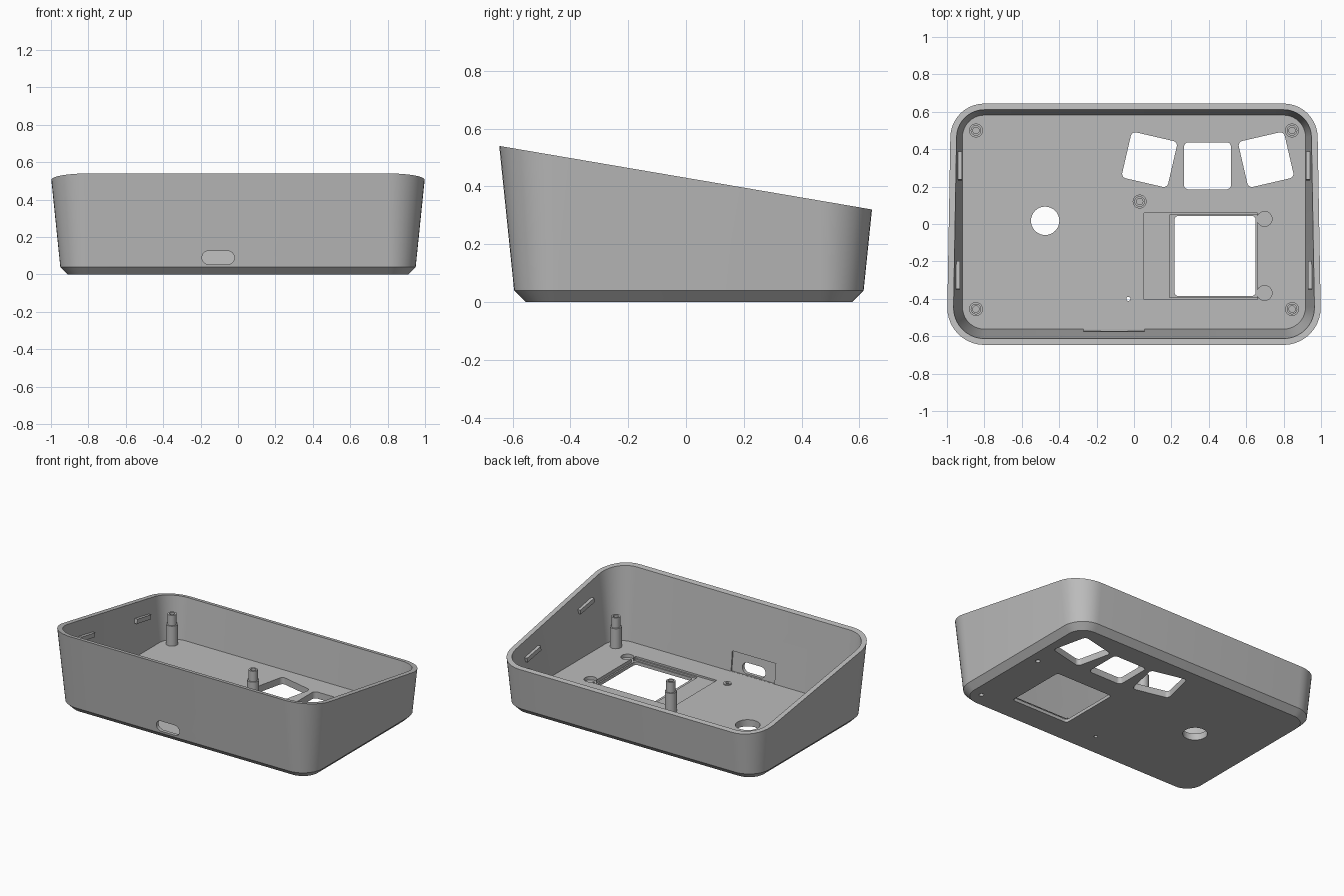
import bpy, bmesh, math
from mathutils import Matrix, Vector

if "Cube" in bpy.data.objects:
    bpy.data.objects.remove(bpy.data.objects["Cube"])

# One plain grey plastic
grey = bpy.data.materials.new("grey_plastic")
grey.use_nodes = True
GREY = (0.5, 0.5, 0.5, 1)
grey.diffuse_color = GREY
grey.node_tree.nodes["Principled BSDF"].inputs["Base Color"].default_value = GREY

FLOOR, WALL, TAPER = 0.045, 0.033, 0.103
SLOPE = math.atan2(0.22, 1.29)          # tilt of the rim, front high


def rrect(hx, hy, r, cx=0, cy=0, rot=0, seg=10):
    """Rounded rectangle outline; r equal to hx and hy gives a circle."""
    pts = []
    for k, (sx, sy) in enumerate(((1, 1), (-1, 1), (-1, -1), (1, -1))):
        for i in range(seg + 1):
            a = math.pi / 2 * (k + i / seg)
            p = Vector((sx * (hx - r) + r * math.cos(a), sy * (hy - r) + r * math.sin(a)))
            if not pts or (p - pts[-1]).length > 1e-5:
                pts.append(p)
    if (pts[0] - pts[-1]).length < 1e-5:
        pts.pop()
    c, s = math.cos(rot), math.sin(rot)
    return [(cx + p.x * c - p.y * s, cy + p.x * s + p.y * c) for p in pts]


def loft(name, rings, matrix=Matrix(), caps=True):
    """Skin a stack of (z, outline) rings into an object."""
    bm = bmesh.new()
    loops = [[bm.verts.new((x, y, z)) for x, y in pts] for z, pts in rings]
    n = len(loops[0])
    for a, b in zip(loops, loops[1:]):
        for i in range(n):
            j = (i + 1) % n
            bm.faces.new((a[i], a[j], b[j], b[i]))
    if caps:
        bm.faces.new(loops[0][::-1])
        bm.faces.new(loops[-1])
    bm.transform(matrix)
    bmesh.ops.recalc_face_normals(bm, faces=bm.faces)
    me = bpy.data.meshes.new(name)
    bm.to_mesh(me)
    bm.free()
    ob = bpy.data.objects.new(name, me)
    bpy.context.collection.objects.link(ob)
    me.materials.append(grey)
    return ob


def prism(name, z0, z1, outline, matrix=Matrix()):
    return loft(name, [(z0, outline), (z1, outline)], matrix)


def box(name, size, matrix):
    x, y, z = (s / 2 for s in size)
    return prism(name, -z, z, [(x, y), (-x, y), (-x, -y), (x, -y)], matrix)


def disc(r, x, y):
    return rrect(r, r, r, x, y, seg=8)


def shell(g):
    """Case outline grown by g from its widest chamfer line."""
    return rrect(0.95 + g, 0.605 + g, 0.15 + g, 0, 0.01)


def cut(target, cutter):
    cutter.hide_render = True
    m = target.modifiers.new("cut", "BOOLEAN")
    m.operation, m.solver, m.object = "DIFFERENCE", "EXACT", cutter
    bpy.context.view_layer.objects.active = target
    bpy.ops.object.modifier_apply(modifier=m.name)
    bpy.data.objects.remove(cutter)


# Tapered, chamfered case, hollowed and trimmed along the sloping rim
top = TAPER * 0.61
case = loft("case", [(0, shell(-0.04)), (0.04, shell(0)), (0.65, shell(top))])
cut(case, loft("hollow", [(FLOOR, shell(-WALL)), (0.70, shell(top - WALL + 0.005))]))
tilt = Matrix.Rotation(-SLOPE, 4, 'X')
cut(case, box("rim_trim", (3, 3, 1), Matrix.Translation((0, 0, 0.43)) @ tilt
              @ Matrix.Translation((0, 0, 0.5))))

# Stepped screen recess with two round pockets
cut(case, prism("recess", 0.033, 0.1, rrect(0.3035, 0.2325, 0.002, 0.3565, -0.1725)))
cut(case, prism("deep_recess", 0.022, 0.1, rrect(0.235, 0.221, 0.002, 0.425, -0.1725)))
for y in (0.027, -0.369):
    cut(case, prism("pocket", 0.022, 0.1, disc(0.04, 0.698, y)))

# Floor openings: screen window, three keys, round hole, pin hole
openings = [rrect(0.2165, 0.214, 0.02, 0.4335, -0.171),
            rrect(0.126, 0.126, 0.025, 0.393, 0.311),
            rrect(0.126, 0.126, 0.025, 0.083, 0.344, math.radians(-13)),
            rrect(0.126, 0.126, 0.025, 0.706, 0.344, math.radians(13)),
            disc(0.076, -0.475, 0.017), disc(0.011, -0.03, -0.4)]
for outline in openings:
    cut(case, prism("opening", -0.1, 0.1, outline))

# Blind holes underneath
for y in (0.08, -0.46):
    cut(case, prism("blind_hole", -0.1, 0.02, disc(0.015, 0.838, y)))

# Cable slot in the front wall, with a shallow pocket behind it
turn = Matrix.Translation((-0.106, -0.6, 0.09)) @ Matrix.Rotation(math.pi / 2, 4, 'X')
cut(case, prism("cable_slot", -0.15, 0.15, rrect(0.0865, 0.036, 0.0355), turn))
lean = Matrix.Translation((-0.107, -0.5665, 0.1125)) @ Matrix.Rotation(math.atan(TAPER), 4, 'X')
cut(case, box("slot_pocket", (0.326, 0.024, 0.134), lean))

parts = [case]

# Stepped hollow screw posts
for i, (x, y) in enumerate([(-0.845, 0.5), (0.845, 0.5), (-0.845, -0.455),
                            (0.845, -0.455), (0.03, 0.12)]):
    profile = [(0.04, 0.037), (0.18, 0.037), (0.18, 0.028),
               (0.25, 0.028), (0.25, 0.017), (0.12, 0.017)]
    parts.append(loft(f"screw_post_{i + 1}", [(z, disc(r, x, y)) for z, r in profile]))

# Low ring around the pin hole
ring = [(0.04, 0.025), (0.052, 0.025), (0.052, 0.011), (0.04, 0.011)]
parts.append(loft("pin_ring", [(z, disc(r, -0.03, -0.4)) for z, r in ring], caps=False))

# Snap ridges inside the side walls, parallel to the rim
for side in (-1, 1):
    for y in (0.31, -0.275):
        z = 0.43 - 0.1705 * y - 0.115
        x = 0.95 + TAPER * (z - 0.04) - WALL
        place = Matrix.Translation((side * (x - 0.004), y, z)) @ tilt
        parts.append(box("snap_ridge", (0.03, 0.15, 0.03), place))

# Smooth the curved corners, keep hard edges
bpy.ops.object.select_all(action='DESELECT')
for ob in parts:
    ob.select_set(True)
bpy.context.view_layer.objects.active = case
bpy.ops.object.shade_smooth_by_angle(angle=math.radians(25))
